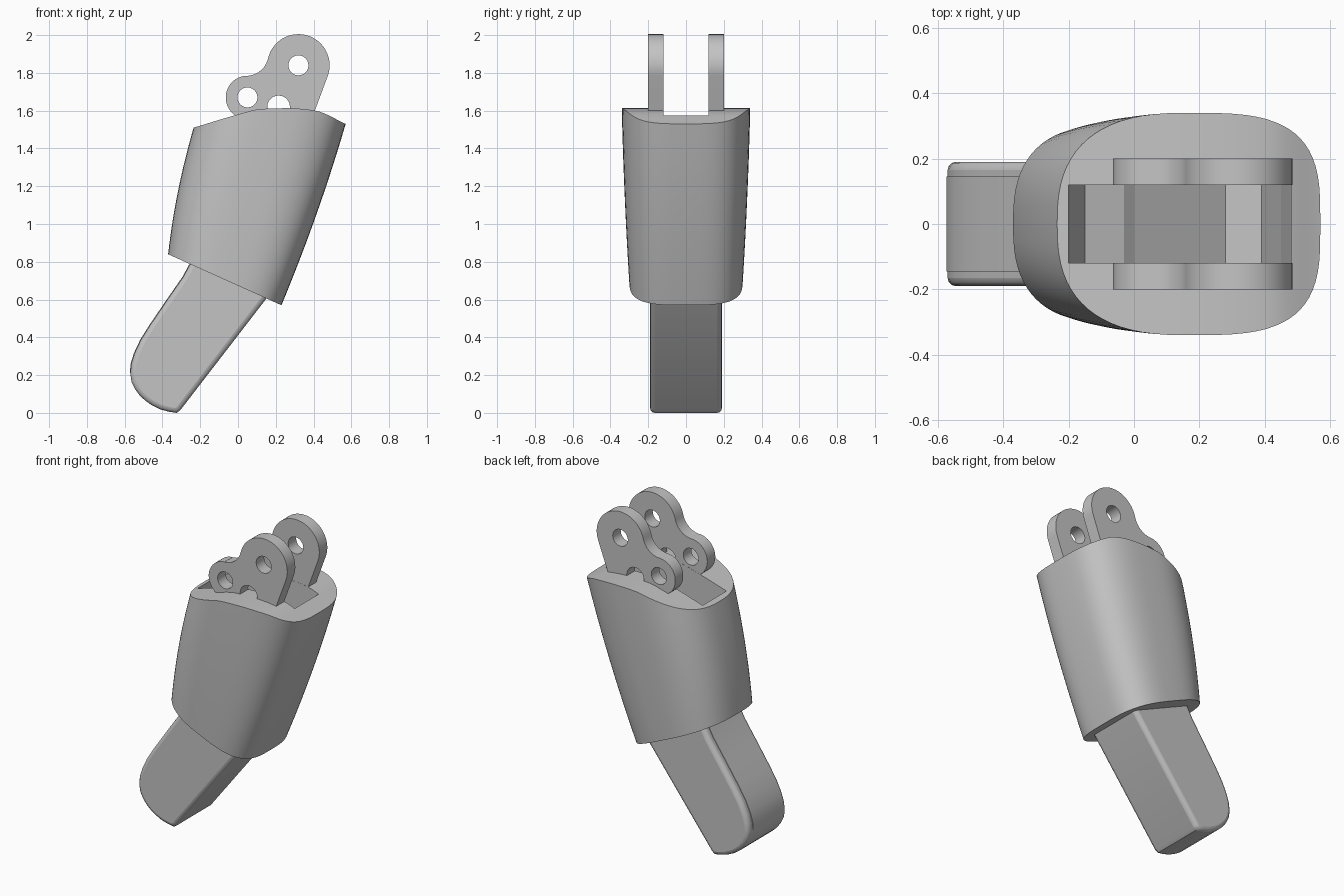
import bpy, bmesh, math
from mathutils import Matrix

cube = bpy.data.objects.get("Cube")
if cube:
    bpy.data.objects.remove(cube, do_unlink=True)

grey = bpy.data.materials.new("plain_grey")
grey.use_nodes = True
colour = (0.55, 0.55, 0.55, 1)
grey.diffuse_color = colour
grey.node_tree.nodes["Principled BSDF"].inputs["Base Color"].default_value = colour


def add_object(name, data):
    obj = bpy.data.objects.new(name, data)
    bpy.context.collection.objects.link(obj)
    data.materials.append(grey)
    return obj


def from_bmesh(name, bm):
    bmesh.ops.recalc_face_normals(bm, faces=bm.faces)
    mesh = bpy.data.meshes.new(name)
    bm.to_mesh(mesh)
    bm.free()
    return add_object(name, mesh)


def side_prism(name, profile, half):
    """Extrude an x-z profile between y = -half and y = half."""
    bm = bmesh.new()
    face = bm.faces.new([bm.verts.new((x, -half, z)) for x, z in profile])
    new = bmesh.ops.extrude_face_region(bm, geom=[face])["geom"]
    moved = [v for v in new if isinstance(v, bmesh.types.BMVert)]
    bmesh.ops.translate(bm, verts=moved, vec=(0, 2 * half, 0))
    return from_bmesh(name, bm)


def arc(cx, cz, r, start, end, n=20):
    angles = [math.radians(start + (end - start) * i / n) for i in range(n + 1)]
    return [(cx + r * math.cos(a), cz + r * math.sin(a)) for a in angles]


def smooth(obj, angle=35):
    bpy.ops.object.select_all(action='DESELECT')
    obj.select_set(True)
    bpy.context.view_layer.objects.active = obj
    bpy.ops.object.shade_smooth_by_angle(angle=math.radians(angle))


def spline_at(points, x):
    """Smooth curve height at x through a few points."""
    for i in range(len(points) - 1):
        (x0, z0), (x1, z1) = points[i], points[i + 1]
        if x <= x1 or i == len(points) - 2:
            (xa, za), (xb, zb) = points[max(i - 1, 0)], points[min(i + 2, len(points) - 1)]
            m0, m1 = (z1 - za) / (x1 - xa), (zb - z0) / (xb - x0)
            h = x1 - x0
            t = (x - x0) / h
            return ((2*t**3 - 3*t**2 + 1) * z0 + (t**3 - 2*t**2 + t) * h * m0
                    + (3*t**2 - 2*t**3) * z1 + (t**3 - t**2) * h * m1)


# Sleeve: rounded section lofted from a tilted base to a wavy rim
RIM = [(-0.235, 1.51), (0, 1.58), (0.13, 1.61), (0.41, 1.60), (0.57, 1.53)]
SIDES, LEVELS = 72, 12
bm = bmesh.new()
rings = []
for level in range(LEVELS + 1):
    t = level / LEVELS
    ring = []
    for i in range(SIDES):
        a = 2 * math.pi * i / SIDES
        c, s = math.cos(a), math.sin(a)
        power = 2 / (3.3 if c > 0 else 2.6)
        c = math.copysign(abs(c) ** power, c)
        s = math.copysign(abs(s) ** power, s) if abs(s) > 1e-6 else 0
        f = (1 + c) / 2
        xb, zb = -0.37 + 0.6 * f, 0.84 - 0.27 * f
        xt = -0.235 + 0.805 * f
        zt = spline_at(RIM, xt)
        x = xb + (xt - xb) * t + 0.06 * c * t * (1 - t)
        y = s * (0.30 + 0.04 * t + 0.02 * t * (1 - t))
        ring.append(bm.verts.new((x, y, zb + (zt - zb) * t)))
    rings.append(ring)
for low, high in zip(rings, rings[1:]):
    for i in range(SIDES):
        j = (i + 1) % SIDES
        bm.faces.new((low[i], low[j], high[j], high[i]))
for ring in (rings[0], rings[-1]):
    for i in range(SIDES // 2):
        strip = [ring[i], ring[i + 1], ring[-i - 1], ring[-i]]
        bm.faces.new(list(dict.fromkeys(strip)))
sleeve = from_bmesh("sleeve", bm)

# Slot between the lugs, with a stepped floor
slot = side_prism("slot_cutter", [
    (-0.2, 1.8), (-0.2, 1.47), (-0.15, 1.33), (-0.03, 1.28), (0, 1.25),
    (0.28, 1.05), (0.39, 1.08), (0.45, 1.3), (0.48, 1.5), (0.48, 1.8)], 0.119)
slot.hide_render = True
slot.hide_viewport = True
cut = sleeve.modifiers.new("slot", 'BOOLEAN')
cut.object = slot
cut.solver = 'EXACT'
smooth(sleeve)

# Hinge lugs: twin plates with three pin holes
outline = (arc(0.32, 1.84, 0.165, -20, 167, 32)
           + arc(0.042, 1.904, 0.12, -13, -88, 12)
           + arc(0.05, 1.67, 0.115, 92, 245, 20)
           + [(0.02, 1.5), (0.37, 1.5)])
holes = [arc(x, z, r, 0, 345, 23) for x, z, r in
         ((0.32, 1.84, 0.053), (0.05, 1.67, 0.053), (0.215, 1.62, 0.06))]
for side, name in ((-1, "front_lug"), (1, "back_lug")):
    curve = bpy.data.curves.new(name + "_outline", 'CURVE')
    curve.dimensions = '2D'
    curve.fill_mode = 'BOTH'
    curve.extrude = 0.04
    for loop in [outline] + holes:
        path = curve.splines.new('POLY')
        path.points.add(len(loop) - 1)
        for point, (x, z) in zip(path.points, loop):
            point.co = (x, z, 0, 1)
        path.use_cyclic_u = True
    temp = bpy.data.objects.new("lug_outline", curve)
    mesh = bpy.data.meshes.new_from_object(temp)
    bpy.data.objects.remove(temp)
    mesh.transform(Matrix.Translation((0, side * 0.16, 0)) @ Matrix.Rotation(math.pi / 2, 4, 'X'))
    bm = bmesh.new()
    bm.from_mesh(mesh)
    bmesh.ops.remove_doubles(bm, verts=bm.verts, dist=0.0005)
    smooth(from_bmesh(name, bm))

# Finger tip: curved back, straight underside, softened edges
back = [(-0.2, 0.88), (-0.255, 0.785), (-0.29, 0.72), (-0.38, 0.59), (-0.465, 0.465),
        (-0.515, 0.385), (-0.548, 0.315), (-0.565, 0.26), (-0.57, 0.21)]
tip = [(-0.564, 0.165), (-0.545, 0.125), (-0.52, 0.092), (-0.49, 0.064), (-0.455, 0.04),
       (-0.41, 0.018), (-0.365, 0.006), (-0.325, 0), (-0.305, 0.015)]
finger = side_prism("finger_tip", back + tip + [(0.15, 0.605), (0.2, 0.67)], 0.19)
bevel = finger.modifiers.new("soft_edges", 'BEVEL')
bevel.width = 0.025
bevel.segments = 3
bevel.limit_method = 'ANGLE'
bevel.angle_limit = math.radians(60)
smooth(finger)

# Back pad: thin strip lying along the curved back
inner = [(x + 0.01, z - 0.006) for x, z in reversed(back)]
outer = [(x - 0.003, z + 0.002) for x, z in back]
smooth(side_prism("back_pad", outer + inner, 0.145))
